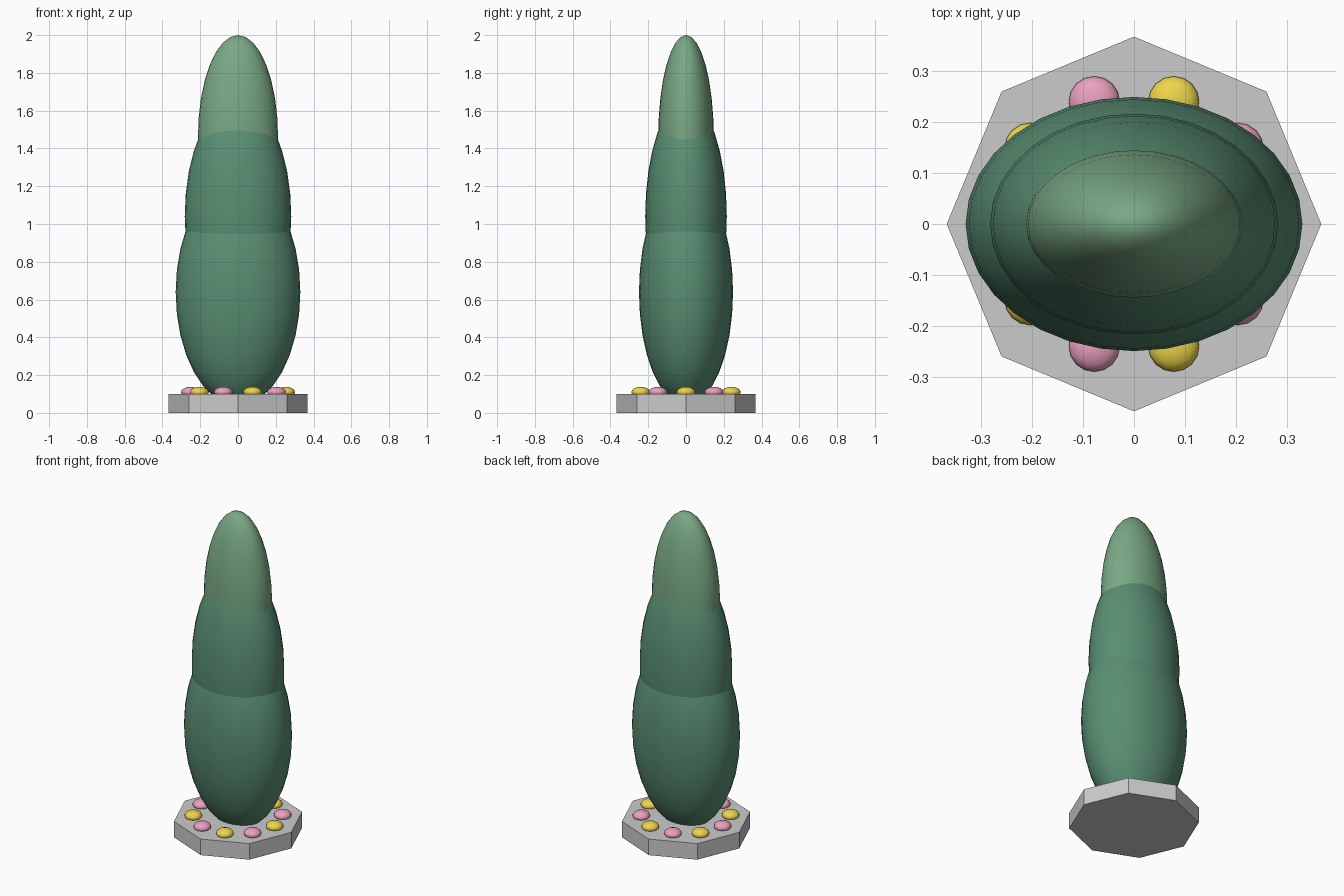
import bpy
import math

if "Cube" in bpy.data.objects:
    bpy.data.objects.remove(bpy.data.objects["Cube"])


def material(name, rgb):
    mat = bpy.data.materials.new(name)
    mat.diffuse_color = (*rgb, 1)
    mat.use_nodes = True
    mat.node_tree.nodes["Principled BSDF"].inputs["Base Color"].default_value = mat.diffuse_color
    return mat


def ellipsoid(name, centre, radii, mat, segments, rings):
    bpy.ops.mesh.primitive_uv_sphere_add(segments=segments, ring_count=rings, location=centre)
    ob = bpy.context.object
    ob.name = name
    ob.scale = radii
    bpy.ops.object.transform_apply(location=False, rotation=False, scale=True)
    bpy.ops.object.shade_smooth()
    ob.data.materials.append(mat)
    return ob


dark_green = material("dark_green", (0.10, 0.27, 0.17))
light_green = material("light_green", (0.19, 0.39, 0.23))
yellow = material("yellow", (0.85, 0.66, 0.07))
pink = material("pink", (0.83, 0.35, 0.52))

# Octagonal stone slab, corners on the axes
bpy.ops.mesh.primitive_cylinder_add(vertices=8, radius=0.367, depth=0.1, location=(0, 0, 0.05))
bpy.context.object.name = "base_slab"

# Three overlapping foliage tiers
ellipsoid("lower_foliage", (0, 0, 0.64), (0.33, 0.249, 0.60), dark_green, 32, 16)
ellipsoid("middle_foliage", (0, 0, 1.04), (0.282, 0.216, 0.62), dark_green, 32, 16)
ellipsoid("top_foliage", (0, 0, 1.46), (0.212, 0.147, 0.54), light_green, 32, 16)

# Ring of alternating flowers
for i in range(10):
    a = math.radians(36 * i)
    ellipsoid(f"flower_{i + 1}", (0.252 * math.cos(a), 0.252 * math.sin(a), 0.11),
              (0.05, 0.05, 0.028), pink if i % 2 else yellow, 16, 8)
